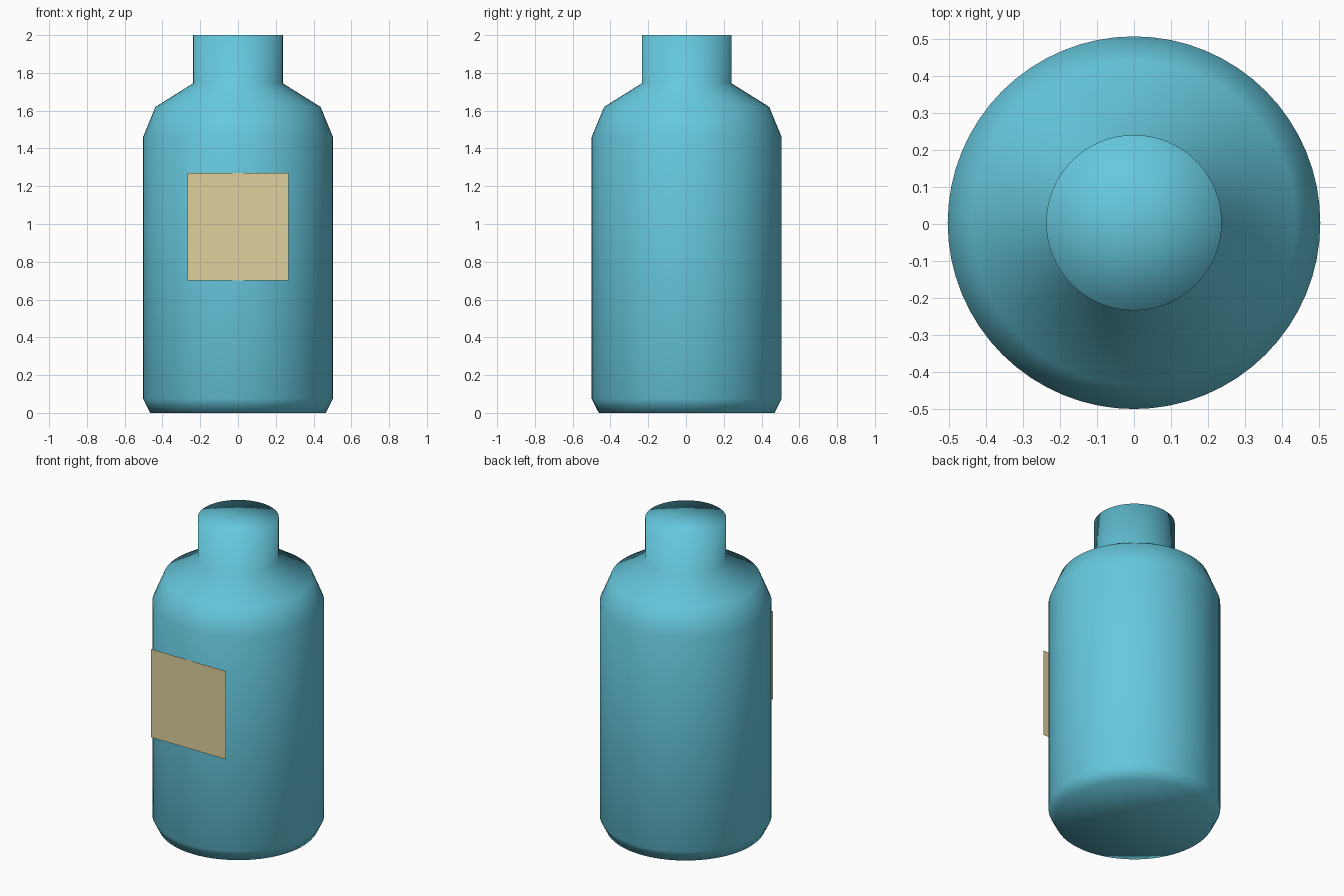
import bpy, bmesh, math

if "Cube" in bpy.data.objects:
    bpy.data.objects.remove(bpy.data.objects["Cube"])

SIDES = 64
CENTER_Y = 0.0035


def material(name, rgb):
    m = bpy.data.materials.new(name)
    m.diffuse_color = (*rgb, 1.0)
    m.use_nodes = True
    m.node_tree.nodes["Principled BSDF"].inputs["Base Color"].default_value = m.diffuse_color
    return m


def make_object(name, bm, mat):
    bmesh.ops.recalc_face_normals(bm, faces=bm.faces)
    mesh = bpy.data.meshes.new(name)
    bm.to_mesh(mesh)
    bm.free()
    mesh.materials.append(mat)
    obj = bpy.data.objects.new(name, mesh)
    bpy.context.collection.objects.link(obj)
    return obj


blue = material("light blue", (0.133, 0.578, 0.730))
cream = material("cream", (0.73, 0.63, 0.332))

# Bottle: radius/height profile turned about z, closed at both ends
profile = [(0, 0), (0.465, 0), (0.503, 0.075), (0.503, 1.46),
           (0.437, 1.62), (0.237, 1.745), (0.237, 2.0), (0, 2.0)]
bm = bmesh.new()
verts = [bm.verts.new((r, CENTER_Y, z)) for r, z in profile]
edges = [bm.edges.new(pair) for pair in zip(verts, verts[1:])]
bmesh.ops.spin(bm, geom=verts + edges, cent=(0, CENTER_Y, 0), axis=(0, 0, 1),
               angle=math.tau, steps=SIDES, use_duplicate=False)
bmesh.ops.remove_doubles(bm, verts=bm.verts, dist=0.0005)
for f in bm.faces:
    f.smooth = True
make_object("bottle", bm, blue)

# Label: flat sheet touching the front of the bottle
bm = bmesh.new()
corners = [(-0.267, 0.70), (0.267, 0.70), (0.267, 1.27), (-0.267, 1.27)]
bm.faces.new([bm.verts.new((x, -0.506, z)) for x, z in corners])
label = make_object("label", bm, cream)
if label.data.polygons[0].normal.y > 0:
    label.data.flip_normals()
